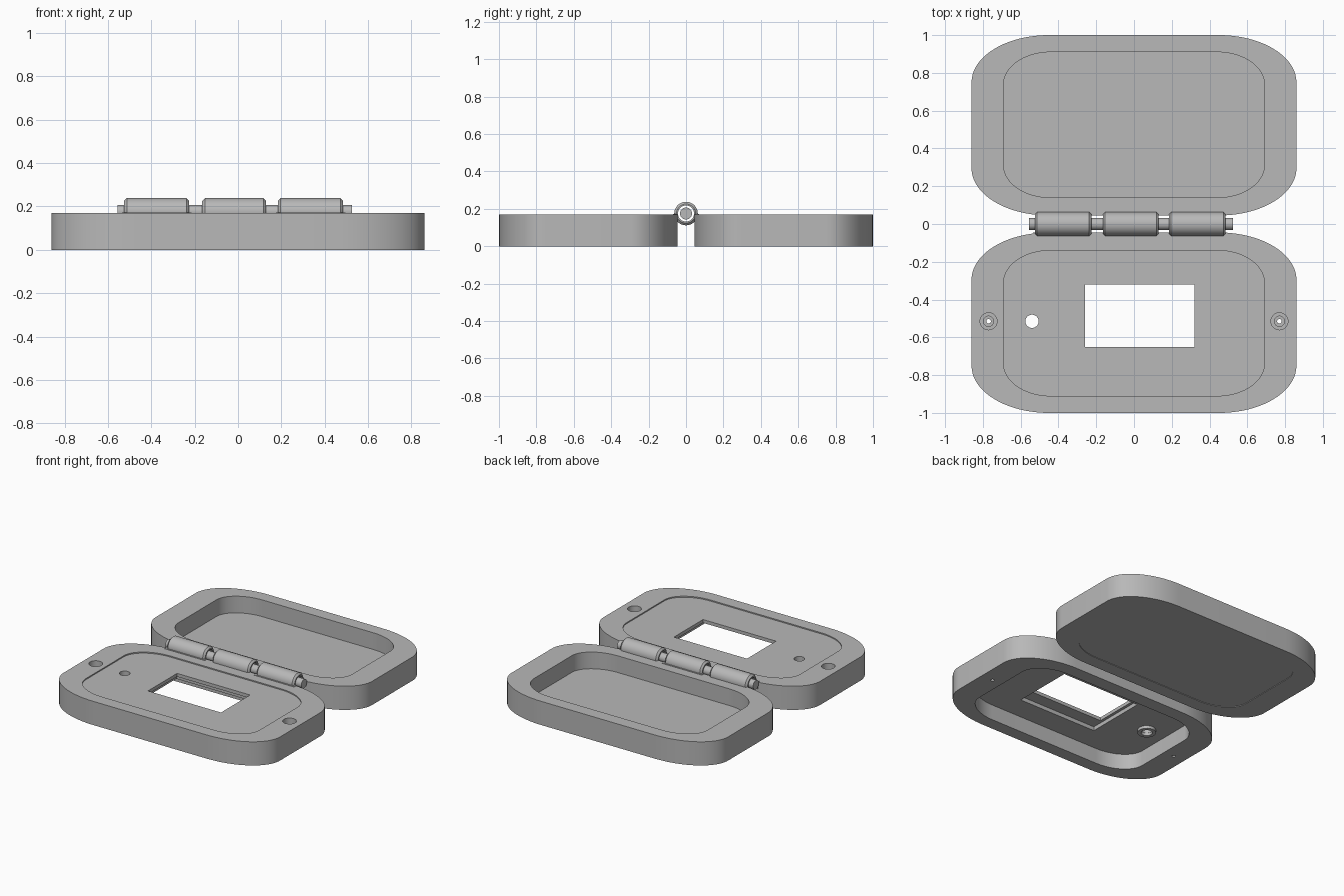
import bpy, bmesh, math
from mathutils import Matrix

if "Cube" in bpy.data.objects:
    bpy.data.objects.remove(bpy.data.objects["Cube"])

grey = bpy.data.materials.new("grey plastic")
grey.diffuse_color = (0.48, 0.48, 0.48, 1)
grey.use_nodes = True
grey.node_tree.nodes["Principled BSDF"].inputs["Base Color"].default_value = grey.diffuse_color


def finish(name, bm):
    bmesh.ops.recalc_face_normals(bm, faces=bm.faces[:])
    mesh = bpy.data.meshes.new(name)
    bm.to_mesh(mesh)
    bm.free()
    ob = bpy.data.objects.new(name, mesh)
    bpy.context.collection.objects.link(ob)
    mesh.materials.append(grey)
    return ob


def slab(name, hx, y0, y1, rx, ry, z0, z1, seg=20):
    """Rectangle with elliptical corners, extruded from z0 to z1."""
    cy, hy = (y0 + y1) / 2, abs(y1 - y0) / 2
    bm = bmesh.new()
    verts = []
    for q, (sx, sy) in enumerate([(1, 1), (-1, 1), (-1, -1), (1, -1)]):
        for i in range(seg + 1):
            a = (q + i / seg) * math.pi / 2
            verts.append(bm.verts.new((sx * (hx - rx) + rx * math.cos(a),
                                       cy + sy * (hy - ry) + ry * math.sin(a), z0)))
    face = bm.faces.new(verts)
    new = bmesh.ops.extrude_face_region(bm, geom=[face])["geom"]
    bmesh.ops.translate(bm, vec=(0, 0, z1 - z0),
                        verts=[v for v in new if isinstance(v, bmesh.types.BMVert)])
    return finish(name, bm)


def box(name, x0, x1, y0, y1, z0, z1):
    bm = bmesh.new()
    m = Matrix.Translation(((x0 + x1) / 2, (y0 + y1) / 2, (z0 + z1) / 2))
    m = m @ Matrix.Diagonal((x1 - x0, y1 - y0, z1 - z0, 1))
    bmesh.ops.create_cube(bm, size=1, matrix=m)
    return finish(name, bm)


def lathe(name, profile, matrix, seg=40):
    """Spin a closed (radius, height) loop around the local z axis."""
    bm = bmesh.new()
    rings = [[bm.verts.new((r * math.cos(2 * math.pi * i / seg),
                            r * math.sin(2 * math.pi * i / seg), h))
              for i in range(seg)] for r, h in profile]
    for a, b in zip(rings, rings[1:] + rings[:1]):
        for i in range(seg):
            j = (i + 1) % seg
            bm.faces.new((a[i], a[j], b[j], b[i]))
    bmesh.ops.transform(bm, matrix=matrix, verts=bm.verts[:])
    return finish(name, bm)


def rod(name, x, y, r, z0, z1):
    bm = bmesh.new()
    bmesh.ops.create_cone(bm, cap_ends=True, segments=40, radius1=r, radius2=r,
                          depth=z1 - z0, matrix=Matrix.Translation((x, y, (z0 + z1) / 2)))
    return finish(name, bm)


def cut(ob, *cutters):
    bpy.context.view_layer.objects.active = ob
    for c in cutters:
        mod = ob.modifiers.new("cut", 'BOOLEAN')
        mod.operation, mod.solver, mod.object = 'DIFFERENCE', 'EXACT', c
        bpy.ops.object.modifier_apply(modifier=mod.name)
        bpy.data.objects.remove(c)


H = 0.17
HINGE_Z = 0.175

# Back tray: open on top, shallow recess under the floor
back = slab("back_tray", 0.86, 0.045, 1.0, 0.41, 0.25, 0, H)
cut(back,
    slab("cavity", 0.69, 0.14, 0.91, 0.25, 0.17, 0.05, 0.3),
    slab("under_recess", 0.69, 0.14, 0.91, 0.25, 0.17, -0.1, 0.004))

# Front panel: open underneath, thin face plate with a display window
front = slab("front_panel", 0.86, -1.0, -0.045, 0.41, 0.25, 0, H)
cut(front,
    slab("cavity", 0.69, -0.91, -0.14, 0.25, 0.17, -0.1, 0.11),
    slab("top_recess", 0.69, -0.91, -0.14, 0.25, 0.17, 0.162, 0.3),
    box("window", -0.26, 0.32, -0.65, -0.32, -0.1, 0.3),
    box("display_seat", -0.28, 0.34, -0.74, -0.30, -0.1, 0.138),
    rod("button_hole", -0.54, -0.515, 0.035, -0.1, 0.3))
# Stepped magnet holes at both ends
for sx in (-1, 1):
    cut(front,
        rod("magnet_seat", sx * 0.77, -0.515, 0.045, 0.1, 0.3),
        rod("magnet_step", sx * 0.77, -0.515, 0.027, 0.05, 0.3),
        rod("pin_hole", sx * 0.77, -0.515, 0.012, -0.1, 0.3))

# Collar under the button hole
lathe("button_collar", [(0.036, 0.09), (0.06, 0.09), (0.06, 0.115), (0.036, 0.115)],
      Matrix.Translation((-0.54, -0.515, 0)))

# Hinge barrels with chamfered ends, joined alternately to front and back
R, BORE, C = 0.063, 0.043, 0.012
along_x = Matrix.Rotation(math.pi / 2, 4, 'Y')
for i, (x0, x1) in enumerate([(-0.525, -0.225), (-0.165, 0.13), (0.185, 0.485)]):
    L = x1 - x0
    lathe(f"hinge_barrel_{i + 1}",
          [(BORE, 0), (R - C, 0), (R, C), (R, L - C), (R - C, L), (BORE, L)],
          Matrix.Translation((x0, 0, HINGE_Z)) @ along_x)
    s = 1 if i == 1 else -1
    ys = sorted((s * 0.046, s * 0.07))
    box(f"hinge_tab_{i + 1}", x0 - 0.01, x1 + 0.01, *ys, 0.12, 0.173)

# Hinge pin
bm = bmesh.new()
bmesh.ops.create_cone(bm, cap_ends=True, segments=40, radius1=0.032, radius2=0.032, depth=1.08,
                      matrix=Matrix.Translation((-0.015, 0, HINGE_Z)) @ along_x)
finish("hinge_pin", bm)

# Smooth curved walls, keep edges crisp
for ob in bpy.context.scene.objects:
    ob.select_set(True)
bpy.context.view_layer.objects.active = front
bpy.ops.object.shade_smooth_by_angle(angle=math.radians(30))
